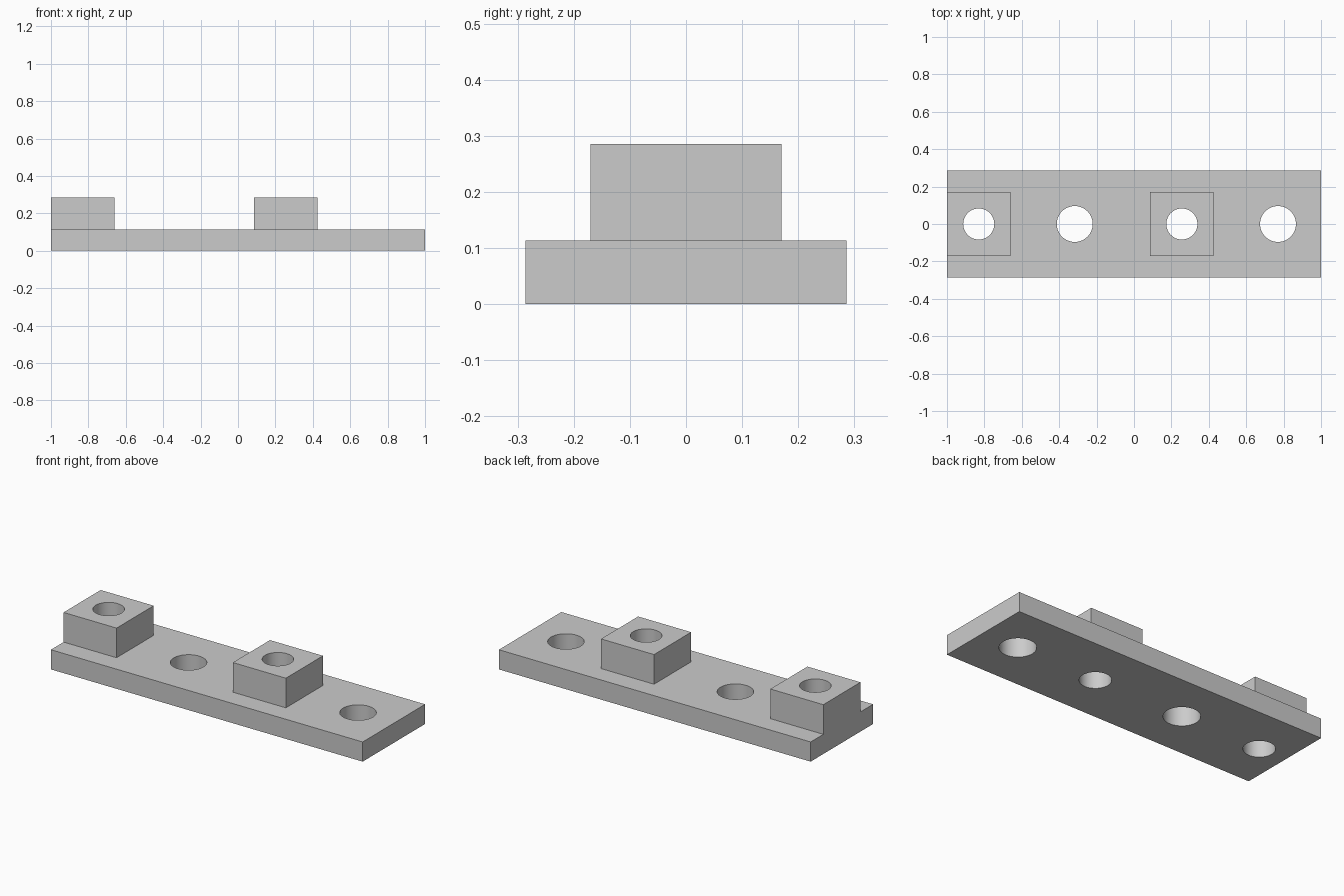
import bpy

# Remove the default cube
cube = bpy.data.objects.get("Cube")
if cube:
    bpy.data.objects.remove(cube, do_unlink=True)

LENGTH, WIDTH, THICK, HEIGHT, BLOCK = 2.0, 0.572, 0.114, 0.286, 0.34
BLOCK_X = (-1 + BLOCK / 2, 0.256)   # raised blocks with narrow bores
PLAIN_X = (-0.317, 0.77)            # wide bores in the bare plate

# Single grey finish
grey = bpy.data.materials.new("grey")
grey.use_nodes = True
colour = (0.6, 0.6, 0.6, 1)
grey.diffuse_color = colour
grey.node_tree.nodes["Principled BSDF"].inputs["Base Color"].default_value = colour


def box(name, x, size, z):
    bpy.ops.mesh.primitive_cube_add(size=1, location=(x, 0, z + size[2] / 2))
    ob = bpy.context.object
    ob.name = name
    ob.scale = size
    bpy.ops.object.transform_apply(location=True, rotation=False, scale=True)
    ob.data.materials.append(grey)
    return ob


def combine(target, tool, operation):
    mod = target.modifiers.new(operation.lower(), "BOOLEAN")
    mod.operation, mod.solver, mod.object = operation, "EXACT", tool
    bpy.context.view_layer.objects.active = target
    bpy.ops.object.modifier_apply(modifier=mod.name)
    bpy.data.objects.remove(tool, do_unlink=True)


# Base plate with the two raised blocks
plate = box("mounting_plate", 0, (LENGTH, WIDTH, THICK), 0)
for x in BLOCK_X:
    combine(plate, box("raised_block", x, (BLOCK, BLOCK, HEIGHT - THICK), THICK), "UNION")

# Through holes
for centres, radius in ((BLOCK_X, 0.083), (PLAIN_X, 0.096)):
    for x in centres:
        bpy.ops.mesh.primitive_cylinder_add(vertices=64, radius=radius, depth=1, location=(x, 0, 0))
        cutter = bpy.context.object
        cutter.hide_render = True
        cutter.data.materials.append(grey)
        combine(plate, cutter, "DIFFERENCE")

# Smooth bores, crisp edges
bpy.ops.object.select_all(action="DESELECT")
plate.select_set(True)
bpy.context.view_layer.objects.active = plate
bpy.ops.object.shade_smooth_by_angle()
